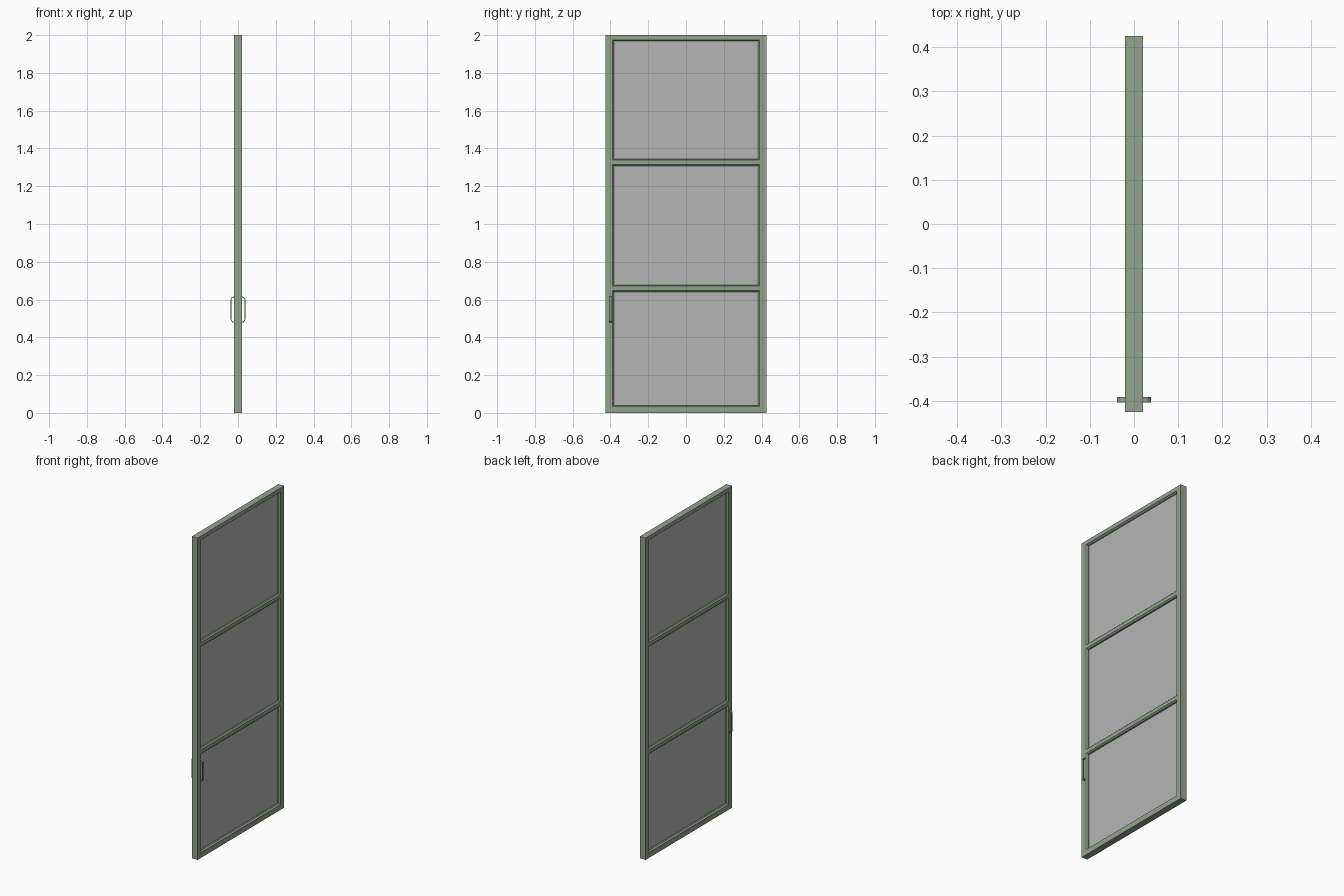
import bpy, bmesh, math
from mathutils import Vector

if "Cube" in bpy.data.objects:
    bpy.data.objects.remove(bpy.data.objects["Cube"])


def material(name, rgb):
    m = bpy.data.materials.new(name)
    m.diffuse_color = (*rgb, 1)
    m.use_nodes = True
    m.node_tree.nodes["Principled BSDF"].inputs["Base Color"].default_value = m.diffuse_color
    return m


GREEN = material("sage green", (0.29, 0.37, 0.27))
GREY = material("panel grey", (0.46, 0.46, 0.46))


def finish(name, bm, mat):
    bmesh.ops.recalc_face_normals(bm, faces=bm.faces[:])
    me = bpy.data.meshes.new(name)
    bm.to_mesh(me)
    bm.free()
    me.materials.append(mat)
    ob = bpy.data.objects.new(name, me)
    bpy.context.collection.objects.link(ob)
    return ob


def prism(bm, rings):
    # skin a closed tube through matching rings of points and cap its ends
    loops = [[bm.verts.new(p) for p in r] for r in rings]
    n = len(loops[0])
    for a, b in zip(loops, loops[1:]):
        for i in range(n):
            j = (i + 1) % n
            bm.faces.new((a[i], a[j], b[j], b[i]))
    bm.faces.new(loops[0])
    bm.faces.new(loops[-1][::-1])


T, W, H = 0.02, 0.425, 2.0      # half depth, half width, height
IN_Y, IN_B, IN_T = 0.382, 0.04, 1.97


# outer frame: mitred ring with chamfered inner edges
def ring(inset, x):
    y = W + (IN_Y - W) * inset
    z0, z1 = IN_B * inset, H + (IN_T - H) * inset
    return [(x, -y, z0), (x, y, z0), (x, y, z1), (x, -y, z1)]


bm = bmesh.new()
section = [(0, -T), (0.82, -T), (1, -T + 0.008), (1, T - 0.008), (0.82, T), (0, T)]
loops = [[bm.verts.new(p) for p in ring(i, x)] for i, x in section]
for k in range(len(loops)):
    a, b = loops[k], loops[(k + 1) % len(loops)]
    for i in range(4):
        j = (i + 1) % 4
        bm.faces.new((a[i], a[j], b[j], b[i]))
finish("outer_frame", bm, GREEN)

# two cross rails with chamfered edges
for n, z in enumerate((0.659, 1.326)):
    bm = bmesh.new()
    d, h, c = T - 0.001, 0.0185, 0.007
    prof = [(-d, -h + c), (-d + c, -h), (d - c, -h), (d, -h + c),
            (d, h - c), (d - c, h), (-d + c, h), (-d, h - c)]
    prism(bm, [[(x, y, z + v) for x, v in prof] for y in (-0.39, 0.39)])
    finish(f"cross_rail_{n + 1}", bm, GREEN)

# three infill panels
for n, (z0, z1) in enumerate(((0.035, 0.65), (0.668, 1.317), (1.335, 1.975))):
    bm = bmesh.new()
    prism(bm, [[(-0.003, y, z0), (0.003, y, z0), (0.003, y, z1), (-0.003, y, z1)]
               for y in (-0.387, 0.387)])
    finish(f"panel_{n + 1}", bm, GREY)

# thin bow handle on each side
for side, label in ((1, "right"), (-1, "left")):
    r, out, z0, z1 = 0.015, 0.0365, 0.48, 0.614
    path = [(0.018, z0, -math.pi / 2)]
    for cz, start in ((z0 + r, -90), (z1 - r, 0)):
        for k in range(7):
            a = math.radians(start + 15 * k)
            path.append((out - r + r * math.cos(a), cz + r * math.sin(a), a))
    path.append((0.018, z1, math.pi / 2))
    bm = bmesh.new()
    rings = []
    for x, z, a in path:
        nx, nz = math.cos(a), math.sin(a)
        rings.append([(side * (x + nx * t), y, z + nz * t) for t, y in
                      ((-0.002, -0.404), (0.002, -0.404), (0.002, -0.392), (-0.002, -0.392))])
    prism(bm, rings)
    ob = finish(f"handle_{label}", bm, GREEN)
    bpy.context.view_layer.objects.active = ob
    bpy.ops.object.select_all(action='DESELECT')
    ob.select_set(True)
    bpy.ops.object.shade_smooth_by_angle(angle=math.radians(30))
